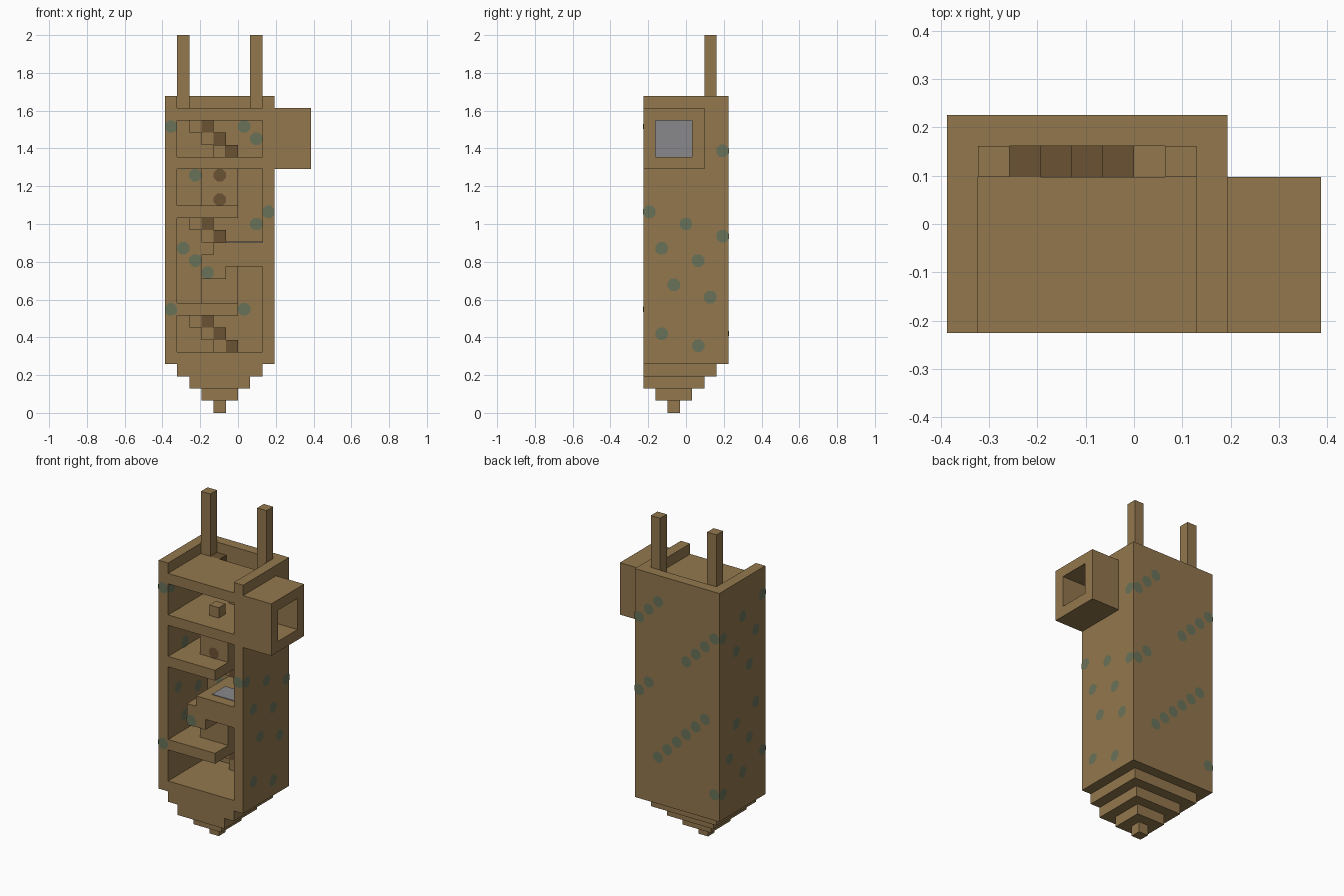
import bpy, bmesh, math
from mathutils import Matrix, Vector

if "Cube" in bpy.data.objects:
    bpy.data.objects.remove(bpy.data.objects["Cube"])

U = 2 / 31                      # one grid cell
ORIGIN = Vector((-6, -3.5, 0))  # grid corner, in cells


def material(name, rgb):
    m = bpy.data.materials.new(name)
    m.use_nodes = True
    m.diffuse_color = (*rgb, 1)
    m.node_tree.nodes["Principled BSDF"].inputs["Base Color"].default_value = (*rgb, 1)
    return m


WOOD = material("brown wood", (0.29, 0.185, 0.075))
DARK = material("dark wood", (0.145, 0.085, 0.034))
MOSS = material("green moss", (0.141, 0.171, 0.102))
GREY = material("grey stone", (0.25, 0.245, 0.26))


def finish(name, bm, mat):
    mesh = bpy.data.meshes.new(name)
    bm.to_mesh(mesh)
    bm.free()
    mesh.materials.append(mat)
    bpy.context.collection.objects.link(bpy.data.objects.new(name, mesh))


def box(name, lo, hi, mat=WOOD):
    lo, hi = Vector(lo), Vector(hi)
    bm = bmesh.new()
    place = Matrix.Translation(((lo + hi) / 2 + ORIGIN) * U)
    bmesh.ops.create_cube(bm, size=U, matrix=place @ Matrix.Diagonal((*(hi - lo), 1)))
    finish(name, bm, mat)


def spots(name, cells, mat):
    """Thin eight-sided patches; each cell is (centre, outward direction)."""
    bm = bmesh.new()
    for centre, out in cells:
        out = Vector(out)
        pos = (Vector(centre) + ORIGIN) * U + out * 0.003
        turn = out.to_track_quat('Z', 'Y').to_matrix().to_4x4()
        bmesh.ops.create_circle(bm, cap_ends=True, segments=8, radius=U * 0.55,
                                matrix=Matrix.Translation(pos) @ turn
                                @ Matrix.Rotation(math.pi / 8, 4, 'Z'))
    finish(name, bm, mat)


# Tower walls
box("left_wall", (8, 0, 4), (9, 7, 26))
box("right_wall", (0, 0, 4), (1, 7, 26))
box("back_wall", (1, 6, 4), (8, 7, 26))

# Floors and roof deck with a stair opening
box("ground_floor", (1, 0, 4), (8, 6, 5))
box("lower_floor", (1, 0, 8), (6, 6, 9))
box("upper_floor", (1, 0, 16), (6, 6, 17))
box("top_floor", (1, 0, 20), (8, 6, 21))
box("roof_deck", (1, 0, 24), (8, 5, 25))
for x, side in ((1, "right"), (7, "left")):
    box(side + "_deck_end", (x, 5, 24), (x + 1, 6, 25))
    box(side + "_post", (x, 5, 25), (x + 1, 6, 31))

# Stepped middle platform
box("platform_top", (4, 0, 13), (8, 6, 14))
box("platform_middle", (3, 0, 12), (8, 6, 13))
box("platform_bottom", (3, 0, 11), (5, 6, 12))
box("platform_slab", (5, 1, 14), (8, 3, 14.06), GREY)

# Inner cores and a stool
box("lower_core", (3, 2, 9), (6, 5, 11))
box("lower_core_top", (5, 2, 11), (6, 5, 12))
box("upper_core", (3, 2, 17), (6, 5, 20))
box("stool", (4, 2, 21), (5, 3, 22))

# Stairs against the back wall: dark treads on pale supports
for name, top, first, last in (("upper", 25, 0, 4), ("middle", 17, 1, 3), ("lower", 9, 1, 4)):
    for n in range(first, last):
        z = top - n
        box(name + "_tread", (2 + n, 5, z - 1), (3 + n, 6, z), DARK)
    for n in range(last - 1):
        z = top - n - 1
        box(name + "_support", (2 + n, 5, z - 1), (3 + n, 6, z))

# Tapered underside
for n in range(4):
    back = (3, 4, 5, 6)[n]
    front = (2, 1, 0, 0)[n]
    box("base_step", (4 - n, front, n), (5 + n, back, n + 1))

# Hollow side box
box("side_box_bottom", (9, 0, 20), (12, 5, 21))
box("side_box_top", (9, 0, 24), (12, 5, 25))
box("side_box_front", (9, 0, 21), (12, 1, 24))
box("side_box_back", (9, 4, 21), (12, 5, 24))
box("side_box_end", (9, 1, 21), (9.1, 4, 24), GREY)

# Moss on the side walls, on both faces: (y cell, z cell)
left = [(6, 21), (0, 16), (3, 15), (6, 14), (1, 13), (4, 12), (2, 10), (5, 9), (1, 6), (4, 5)]
right = [(0, 23), (3, 22), (6, 21), (1, 20), (4, 19), (2, 17), (1, 13), (4, 12), (2, 10),
         (5, 9), (0, 8), (3, 7), (6, 6)]
moss = []
for cells, x, d in ((left, 9, 1), (right, 0, -1)):
    for y, z in cells:
        moss.append(((x, y + .5, z + .5), (d, 0, 0)))
        if y < 6:
            moss.append(((x - d, y + .5, z + .5), (-d, 0, 0)))

# Diagonal moss stripes on the back wall: (first x, last x, x + z)
for a, b, total in ((6, 8, 29), (0, 3, 21), (7, 8, 22), (1, 6, 14), (0, 0, 6)):
    for x in range(a, b + 1):
        z = total - x + .5
        moss.append(((x + .5, 7, z), (0, 1, 0)))
        if 0 < x < 8:
            moss.append(((x + .5, 6, z), (0, -1, 0)))

# Moss on the front edges
for x, z in ((0, 23), (8, 16), (0, 8), (3, 11)):
    moss.append(((x + .5, 0, z + .5), (0, -1, 0)))
spots("moss_patches", moss, MOSS)
spots("core_dark_patches", [((4.5, 2, z), (0, -1, 0)) for z in (17.5, 19.5)], DARK)
